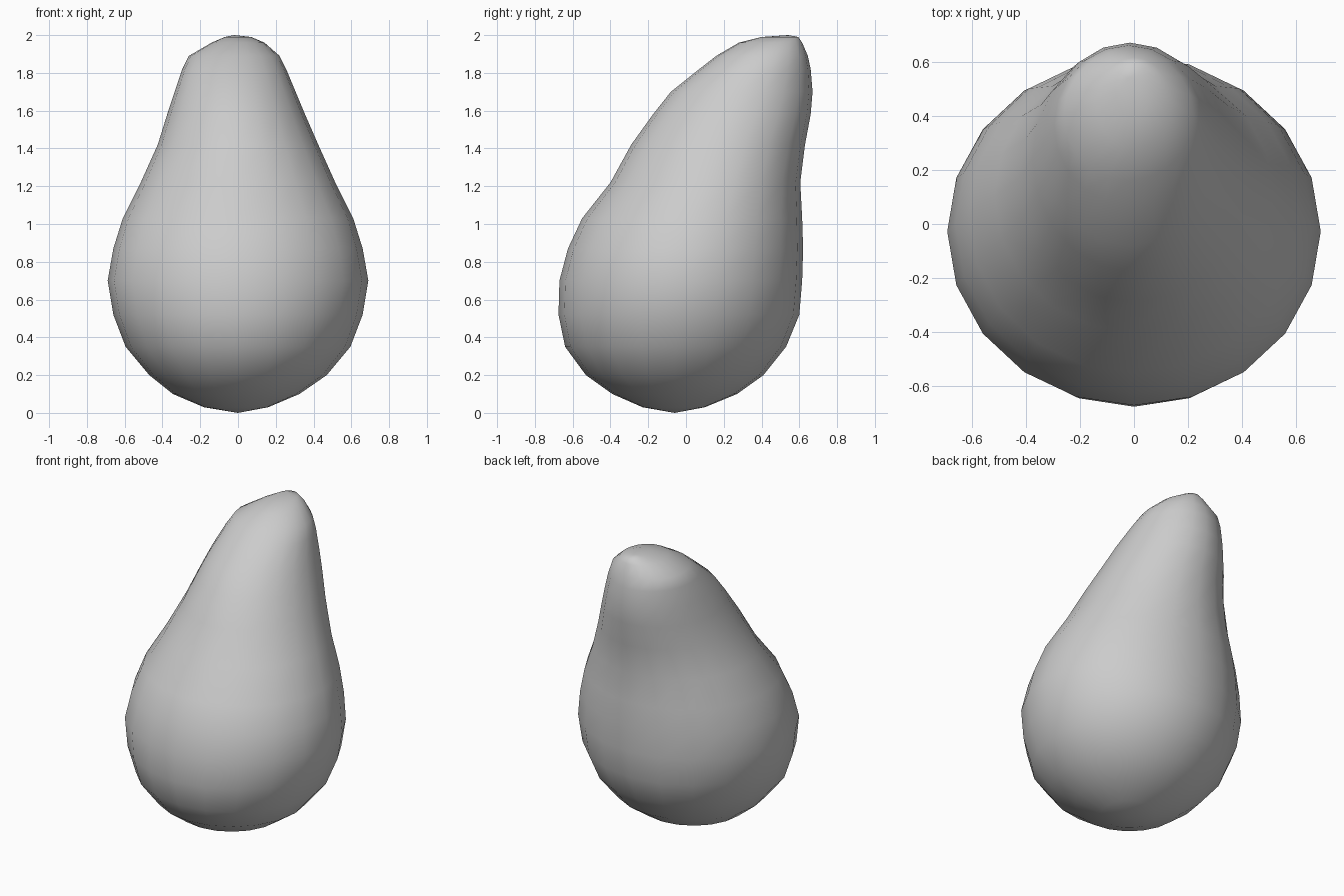
import bpy, bmesh, math

if "Cube" in bpy.data.objects:
    bpy.data.objects.remove(bpy.data.objects["Cube"])

# Cross-sections of the leaning pear: height, x centre, x half-width, y front, y back
SECTIONS = [
    (0.03, -0.01, 0.17, -0.23, 0.10),
    (0.10, -0.01, 0.335, -0.39, 0.27),
    (0.20, 0, 0.47, -0.53, 0.41),
    (0.35, 0, 0.595, -0.64, 0.53),
    (0.52, 0, 0.66, -0.675, 0.60),
    (0.70, 0, 0.69, -0.67, 0.615),
    (0.87, 0, 0.66, -0.625, 0.62),
    (1.03, 0, 0.61, -0.55, 0.615),
    (1.22, 0, 0.515, -0.40, 0.605),
    (1.42, 0, 0.425, -0.29, 0.63),
    (1.58, -0.01, 0.365, -0.175, 0.66),
    (1.70, -0.015, 0.32, -0.08, 0.67),
    (1.82, -0.02, 0.275, 0.07, 0.66),
    (1.89, -0.02, 0.24, 0.16, 0.645),
    (1.96, 0.0, 0.14, 0.28, 0.615),
    (1.99, 0.0, 0.07, 0.40, 0.595),
]
SIDES = 20

bm = bmesh.new()
rings = []
for z, cx, rx, y0, y1 in SECTIONS:
    ring = []
    for i in range(SIDES):
        a = 2 * math.pi * i / SIDES
        ring.append(bm.verts.new((cx + rx * math.cos(a),
                                  (y0 + y1) / 2 + (y1 - y0) / 2 * math.sin(a), z)))
    rings.append(ring)

# Skin between the rings
for lo, hi in zip(rings, rings[1:]):
    for i in range(SIDES):
        j = (i + 1) % SIDES
        bm.faces.new((lo[i], lo[j], hi[j], hi[i]))

# Rounded base and tip
base = bm.verts.new((0, -0.06, 0))
tip = bm.verts.new((-0.02, 0.54, 2.0))
for i in range(SIDES):
    j = (i + 1) % SIDES
    bm.faces.new((rings[0][j], rings[0][i], base))
    bm.faces.new((rings[-1][i], rings[-1][j], tip))

bmesh.ops.recalc_face_normals(bm, faces=bm.faces)
for f in bm.faces:
    f.smooth = True
mesh = bpy.data.meshes.new("pear_body")
bm.to_mesh(mesh)
bm.free()
obj = bpy.data.objects.new("pear_body", mesh)
bpy.context.collection.objects.link(obj)
